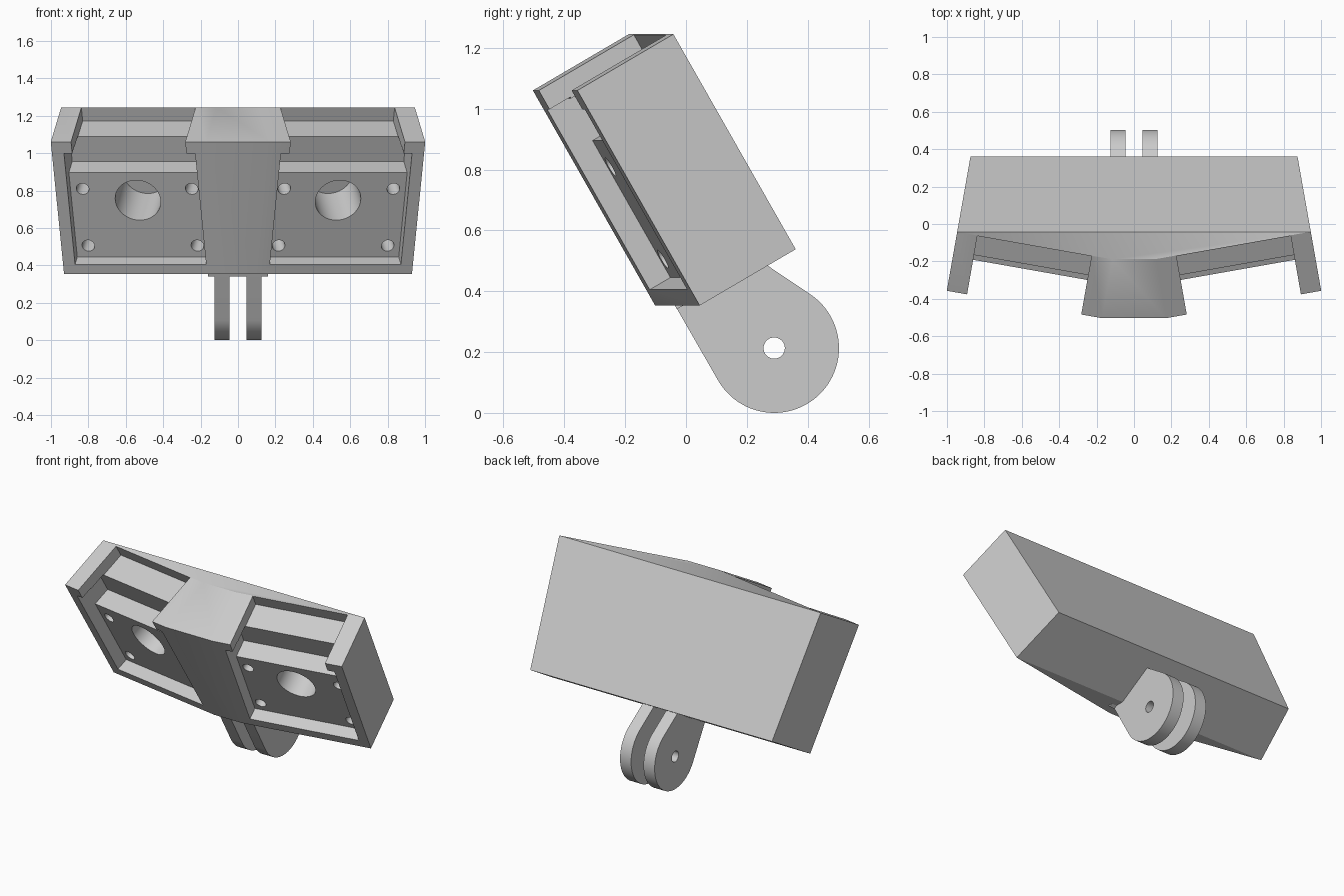
import bpy, bmesh, math
from mathutils import Matrix, Vector

if "Cube" in bpy.data.objects:
    bpy.data.objects.remove(bpy.data.objects["Cube"])

grey = bpy.data.materials.new("plain grey")
grey.diffuse_color = (0.6, 0.6, 0.6, 1)
grey.use_nodes = True
grey.node_tree.nodes["Principled BSDF"].inputs["Base Color"].default_value = grey.diffuse_color

# Wing frame: a runs inward along the wing, d runs back, h runs up the 30 degree lean
S, C = math.sin(math.radians(10)), math.cos(math.radians(10))
s, c = 0.5, math.cos(math.radians(30))
A_AXIS = Vector((-C, -S, 0))
D_AXIS = Vector((-c * S, c * C, s))
H_AXIS = Vector((s * S, -s * C, c))
CORNER = Vector((0.93, 0.045, 0.353))
WIDTH, DEPTH, HEIGHT = 0.843, 0.37, 0.8165


def wing(a, d, h, side):
    p = CORNER + A_AXIS * a + D_AXIS * d + H_AXIS * h
    return Vector((p.x * side, p.y, p.z))


def finish(bm, name):
    bmesh.ops.recalc_face_normals(bm, faces=bm.faces[:])
    me = bpy.data.meshes.new(name)
    bm.to_mesh(me)
    bm.free()
    ob = bpy.data.objects.new(name, me)
    bpy.context.collection.objects.link(ob)
    me.materials.append(grey)
    return ob


def hull(name, points):
    bm = bmesh.new()
    for p in points:
        bm.verts.new(p)
    res = bmesh.ops.convex_hull(bm, input=bm.verts[:])
    inner = [g for g in res["geom_interior"] if isinstance(g, bmesh.types.BMVert)]
    bmesh.ops.delete(bm, geom=inner, context='VERTS')
    bmesh.ops.dissolve_limit(bm, angle_limit=0.01, verts=bm.verts[:], edges=bm.edges[:])
    return finish(bm, name)


def wing_box(name, a, d, h, side):
    return hull(name, [wing(i, j, k, side) for i in a for j in d for k in h])


def prism(name, bottom, top):
    bm = bmesh.new()
    lo = [bm.verts.new(p) for p in bottom]
    hi = [bm.verts.new(p) for p in top]
    bm.faces.new(lo)
    bm.faces.new(hi)
    n = len(lo)
    for i in range(n):
        bm.faces.new((lo[i], lo[(i + 1) % n], hi[(i + 1) % n], hi[i]))
    return finish(bm, name)


def circle(r, n, u=0.0, v=0.0):
    return [(u + r * math.cos(2 * math.pi * i / n), v + r * math.sin(2 * math.pi * i / n))
            for i in range(n)]


def wing_hole(name, a, h, r, side):
    ring = circle(r, 48, a, h)
    return prism(name, [wing(u, 0.03, v, side) for u, v in ring],
                 [wing(u, 0.365, v, side) for u, v in ring])


def extrude_x(name, profile, x0, x1):
    return prism(name, [(x0, y, z) for y, z in profile], [(x1, y, z) for y, z in profile])


def cut(target, cutters):
    bpy.context.view_layer.objects.active = target
    for cutter in cutters:
        m = target.modifiers.new("cut", 'BOOLEAN')
        m.operation, m.solver, m.object = 'DIFFERENCE', 'EXACT', cutter
        bpy.ops.object.modifier_apply(modifier=m.name)
        bpy.data.objects.remove(cutter)


def smooth(ob):
    bpy.ops.object.select_all(action='DESELECT')
    ob.select_set(True)
    bpy.context.view_layer.objects.active = ob
    bpy.ops.object.shade_smooth_by_angle(angle=math.radians(30))


# Housing: hull around the two angled wings
housing = hull("housing", [wing(a, d, h, side) for side in (1, -1)
                           for a in (0, WIDTH) for d in (0, DEPTH) for h in (0, HEIGHT)])

# Stepped pockets, open top slot and holes in each wing
for side in (1, -1):
    cut(housing, [
        wing_box("front_pocket", (0.065, 0.777), (-0.1, 0.08), (0.06, 0.745), side),
        wing_box("middle_pocket", (0.065, 0.777), (0.04, 0.20), (0.58, 0.74), side),
        wing_box("top_slot", (0.11, 0.73), (-0.1, 0.366), (0.735, 1.0), side),
        wing_hole("large_hole", 0.425, 0.41, 0.123, side)]
        + [wing_hole("screw_hole", a, h, 0.034, side)
           for a in (0.131, 0.723) for h in (0.13, 0.48)])
smooth(housing)

# Mounting prongs with a rounded end and a bolt hole
EY, EZ, R = 0.29, 0.213, 0.213
profile = []
for i in range(49):
    t = math.radians(210 + (415 - 210) * i / 48)
    profile.append((EY + R * math.cos(t), EZ + R * math.sin(t)))
profile += [(0.20, 0.53), (-0.03, 0.42), (-0.04, 0.36)]
for label, x0, x1 in (("right", 0.045, 0.125), ("left", -0.125, -0.045)):
    prong = extrude_x(label + "_prong", profile, x0, x1)
    cut(prong, [extrude_x("bolt_hole", circle(0.035, 32, EY, EZ), x0 - 0.1, x1 + 0.1)])
    smooth(prong)

# Thin foot where the prongs meet the housing
extrude_x("prong_foot", [(-0.03, 0.341), (0.05, 0.387), (0.0, 0.42), (-0.055, 0.385)], -0.16, 0.16)
